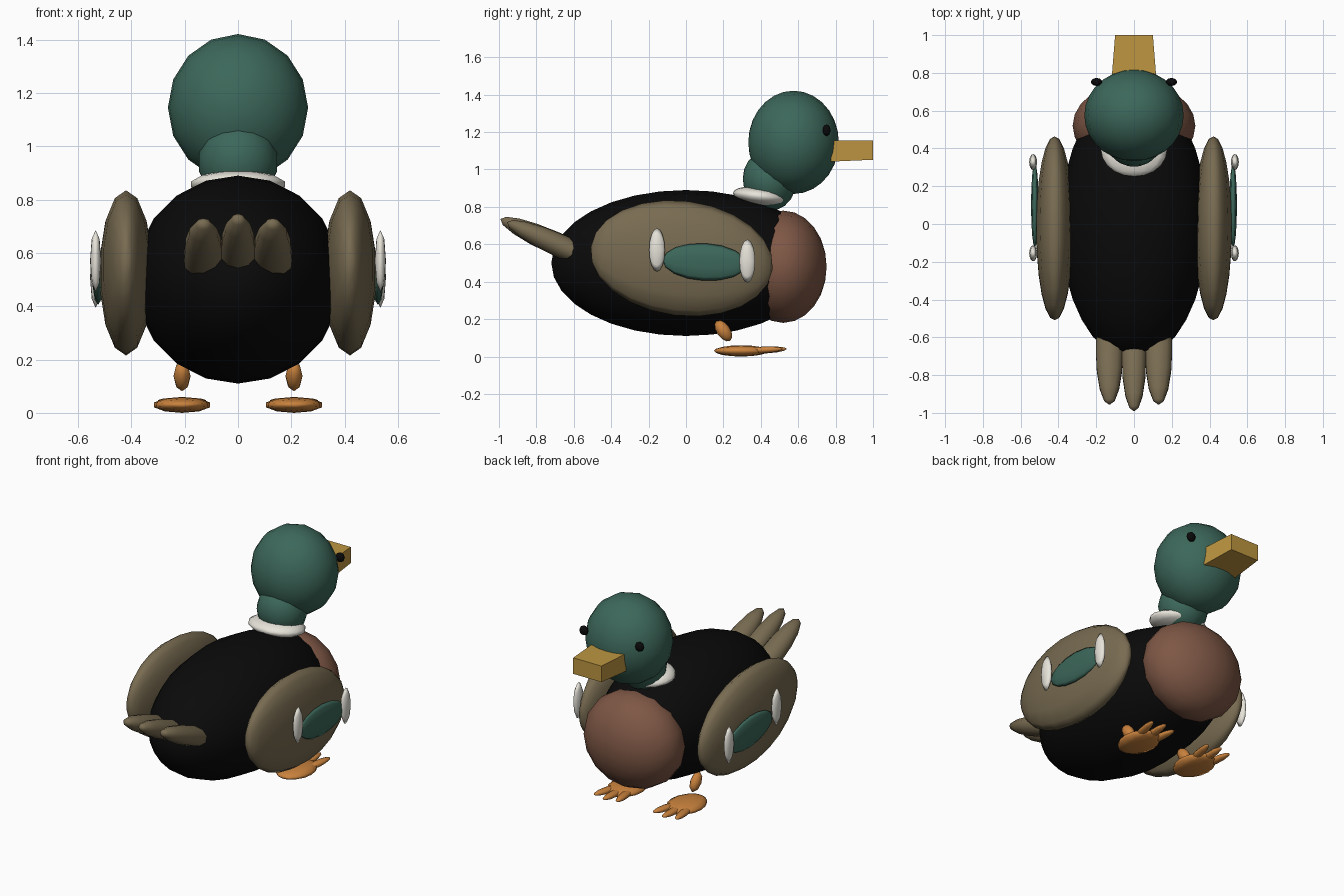
import bpy, bmesh, math
from mathutils import Matrix, Vector

if "Cube" in bpy.data.objects:
    bpy.data.objects.remove(bpy.data.objects["Cube"])


def srgb(r, g, b):
    return [((c / 255 + 0.055) / 1.055) ** 2.4 if c > 10 else c / 255 / 12.92 for c in (r, g, b)] + [1]


def material(name, *rgb):
    m = bpy.data.materials.new(name)
    m.diffuse_color = srgb(*rgb)
    m.use_nodes = True
    m.node_tree.nodes["Principled BSDF"].inputs["Base Color"].default_value = m.diffuse_color
    return m


GREEN = material("dark_green", 60, 103, 90)
BROWN = material("chestnut", 126, 87, 69)
TAN = material("drab_tan", 120, 107, 81)
BLACK = material("black", 10, 10, 10)
WHITE = material("off_white", 230, 227, 217)
ORANGE = material("orange", 201, 130, 61)
YELLOW = material("bill_yellow", 190, 150, 65)


def finish(name, bm, mat, smooth=True):
    mesh = bpy.data.meshes.new(name)
    bm.to_mesh(mesh)
    bm.free()
    mesh.materials.append(mat)
    for p in mesh.polygons:
        p.use_smooth = smooth
    ob = bpy.data.objects.new(name, mesh)
    bpy.context.collection.objects.link(ob)
    return ob


def ellipsoid(name, mat, centre, radii, pitch=0, yaw=0, seg=16, rings=10):
    """Sphere with its poles along y, scaled, pitched about x and yawed about z."""
    bm = bmesh.new()
    bmesh.ops.create_uvsphere(bm, u_segments=seg, v_segments=rings, radius=1)
    m = (Matrix.Translation(Vector(centre))
         @ Matrix.Rotation(math.radians(yaw), 4, 'Z')
         @ Matrix.Rotation(math.radians(pitch), 4, 'X')
         @ Matrix.Diagonal((*radii, 1))
         @ Matrix.Rotation(math.pi / 2, 4, 'X'))
    bm.transform(m)
    return finish(name, bm, mat)


# Body, breast, neck and head
ellipsoid("body", BLACK, (0, 0, 0.5), (0.39, 0.72, 0.39), seg=20, rings=16)
ellipsoid("breast", BROWN, (0, 0.52, 0.48), (0.325, 0.232, 0.30), seg=16, rings=12)
ellipsoid("neck", GREEN, (0, 0.445, 0.94), (0.15, 0.14, 0.16), pitch=15, seg=14)
ellipsoid("collar", WHITE, (0, 0.395, 0.857), (0.18, 0.145, 0.05), pitch=-7, seg=14)
ellipsoid("head", GREEN, (0, 0.575, 1.145), (0.263, 0.242, 0.276), seg=16, rings=14)

# Bill: a box tapering towards the tip
bm = bmesh.new()
bmesh.ops.create_cube(bm, size=1)
for v in bm.verts:
    front, top = v.co.y > 0, v.co.z > 0
    v.co = Vector((math.copysign(0.1 if front else 0.118, v.co.x),
                   1.0 if front else 0.775,
                   1.155 if top else (1.052 if front else 1.042)))
finish("bill", bm, YELLOW, smooth=False)

# Tail feathers
for name, x, y, z, rx in (("tail_middle", 0, -0.70, 0.605, 0.068),
                          ("tail_left", -0.13, -0.665, 0.588, 0.076),
                          ("tail_right", 0.13, -0.665, 0.588, 0.076)):
    ellipsoid(name, TAN, (x, y, z), (rx, 0.32, 0.062), pitch=-24, seg=10, rings=8)

# Paired parts
for side, s in (("left", -1), ("right", 1)):
    ellipsoid(side + "_eye", BLACK, (s * 0.198, 0.752, 1.21), (0.03, 0.021, 0.031), seg=8, rings=6)
    # Wing with its green patch and two white bars
    ellipsoid(side + "_wing", TAN, (s * 0.42, -0.023, 0.525), (0.1, 0.49, 0.307),
              pitch=-7, seg=14, rings=12)
    ellipsoid(side + "_wing_patch", GREEN, (s * 0.525, 0.1, 0.505), (0.021, 0.225, 0.1),
              pitch=-3, seg=10, rings=8)
    ellipsoid(side + "_rear_bar", WHITE, (s * 0.534, -0.155, 0.57), (0.021, 0.042, 0.116), seg=8, rings=8)
    ellipsoid(side + "_front_bar", WHITE, (s * 0.534, 0.328, 0.51), (0.021, 0.042, 0.116), seg=8, rings=8)
    # Leg, webbed foot and toes
    ellipsoid(side + "_leg", ORANGE, (s * 0.21, 0.2, 0.138), (0.032, 0.036, 0.065),
              pitch=35, seg=8, rings=6)
    ellipsoid(side + "_foot", ORANGE, (s * 0.21, 0.295, 0.03), (0.11, 0.145, 0.03), seg=10, rings=8)
    for i, a in enumerate((-1, 0, 1)):
        ellipsoid(f"{side}_toe_{i + 1}", ORANGE,
                  (s * 0.21 + a * 0.062, 0.43 - abs(a) * 0.02, 0.035),
                  (0.028, 0.11, 0.018), pitch=3, yaw=-a * 10, seg=8, rings=6)
